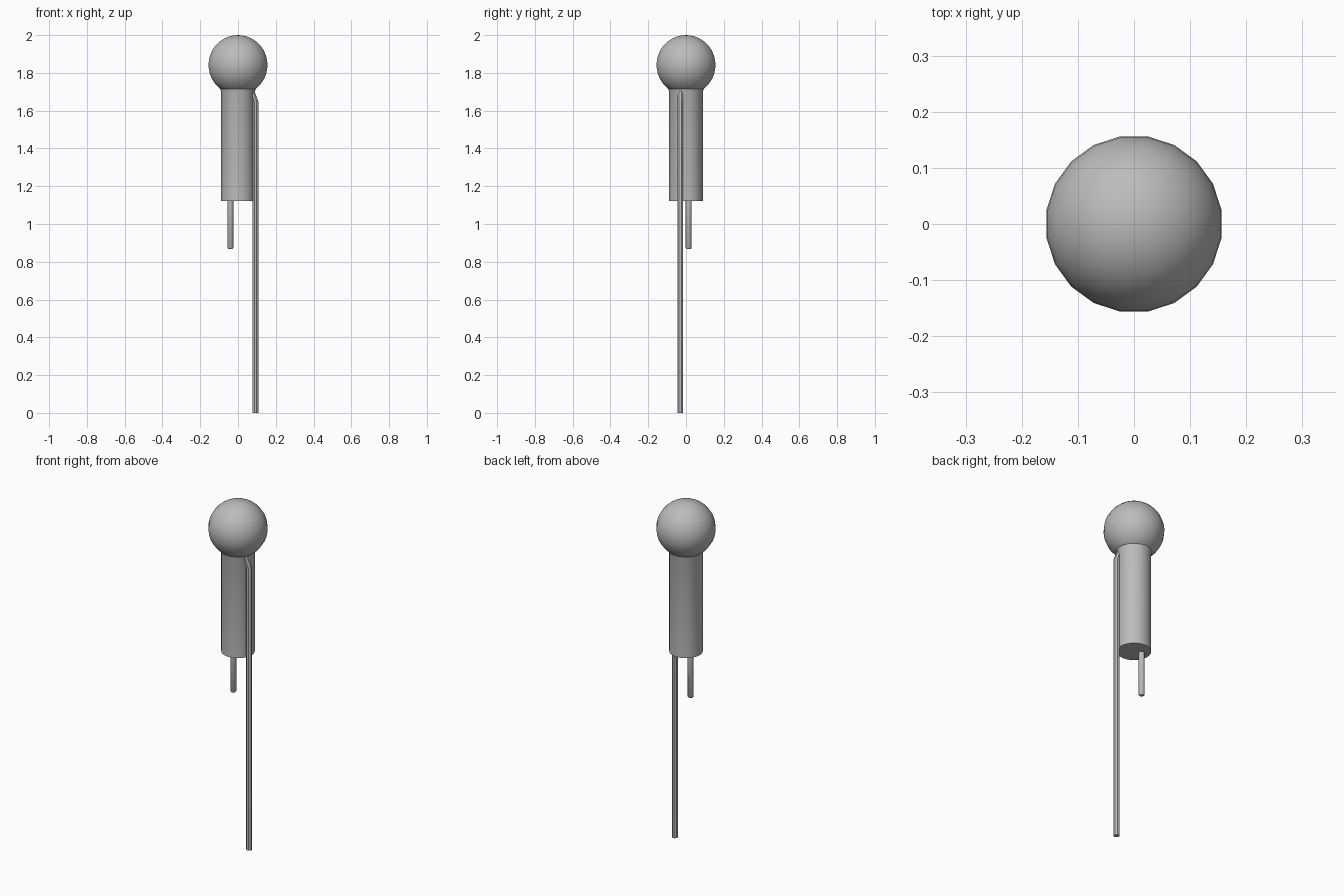
import bpy, bmesh, math
from mathutils import Matrix, Vector

cube = bpy.data.objects.get("Cube")
if cube:
    bpy.data.objects.remove(cube)

# One plain grey for everything
grey = bpy.data.materials.new("plain_grey")
grey.use_nodes = True
colour = (0.5, 0.5, 0.5, 1)
grey.diffuse_color = colour
grey.node_tree.nodes["Principled BSDF"].inputs["Base Color"].default_value = colour


def finish(name, bm, angle=40):
    bmesh.ops.recalc_face_normals(bm, faces=bm.faces)
    mesh = bpy.data.meshes.new(name)
    bm.to_mesh(mesh)
    bm.free()
    mesh.materials.append(grey)
    obj = bpy.data.objects.new(name, mesh)
    bpy.context.collection.objects.link(obj)
    bpy.ops.object.select_all(action="DESELECT")
    obj.select_set(True)
    bpy.context.view_layer.objects.active = obj
    bpy.ops.object.shade_smooth_by_angle(angle=math.radians(angle))
    return obj


def lathe(name, profile, sides, x=0, y=0, turn=0, angle=40):
    """Stack rings of (radius, z) and cap both ends."""
    bm = bmesh.new()
    rings = []
    for r, z in profile:
        rings.append([bm.verts.new((x + r * math.cos(turn + i * math.tau / sides),
                                    y + r * math.sin(turn + i * math.tau / sides), z))
                      for i in range(sides)])
    for low, high in zip(rings, rings[1:]):
        for i in range(sides):
            j = (i + 1) % sides
            bm.faces.new((low[i], low[j], high[j], high[i]))
    bm.faces.new(rings[0][::-1])
    bm.faces.new(rings[-1])
    return finish(name, bm, angle)


# Ball head
bm = bmesh.new()
bmesh.ops.create_uvsphere(bm, u_segments=20, v_segments=20, radius=0.158,
                          matrix=Matrix.Translation((0, 0, 1.842)) @ Matrix.Rotation(math.pi / 20, 4, "Z"))
finish("ball_head", bm)

# Cylindrical body with a slight flare under the ball
lathe("body", [(0.089, 1.122), (0.089, 1.7), (0.096, 1.722)], 24)

# Short pin below the body, with a softened tip
lathe("short_pin", [(0.011, 0.868), (0.016, 0.874), (0.016, 1.14)], 12, x=-0.04, y=0.014)

# Long rod running up the side of the body, bending in at the top
path = [(0.093, 0), (0.093, 1.648), (0.084, 1.672), (0.072, 1.705)]
bm = bmesh.new()
rings = []
for x, z in path:
    rings.append([bm.verts.new(Vector((x, -0.03, z)) + Vector((
        0.0162 * math.cos(math.pi / 8 + i * math.pi / 4),
        0.0162 * math.sin(math.pi / 8 + i * math.pi / 4), 0))) for i in range(8)])
for low, high in zip(rings, rings[1:]):
    for i in range(8):
        j = (i + 1) % 8
        bm.faces.new((low[i], low[j], high[j], high[i]))
bm.faces.new(rings[0][::-1])
bm.faces.new(rings[-1])
finish("long_side_rod", bm, 30)
